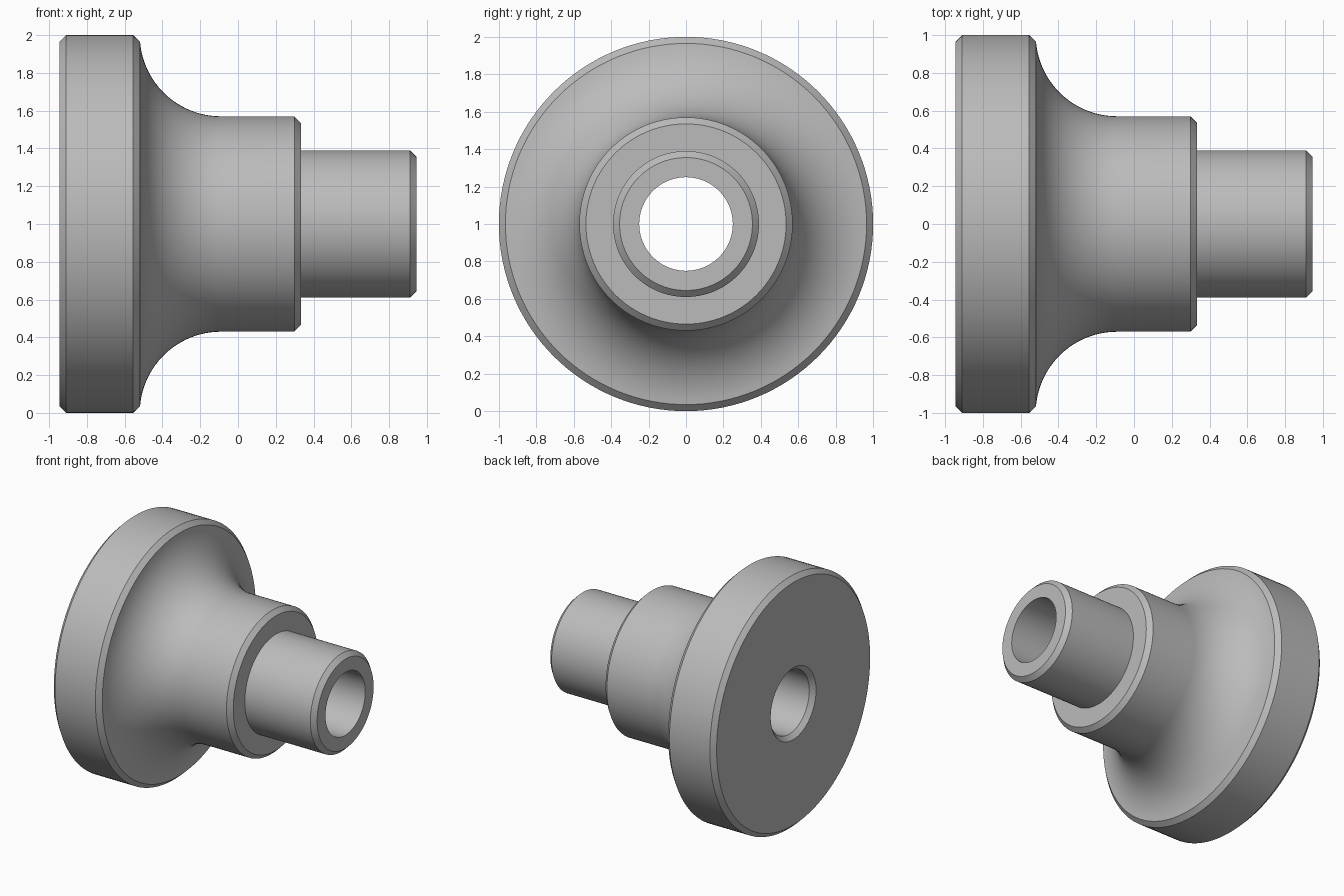
import bpy
import bmesh
from math import cos, sin, pi, radians
from mathutils import Vector

cube = bpy.data.objects.get("Cube")
if cube:
    bpy.data.objects.remove(cube, do_unlink=True)

STEPS = 128          # segments around the axis
HALF = 0.945         # half length along x
BORE = 0.25
CH = 0.035           # chamfer size
FLANGE_X, HUB_X = -0.52, 0.333
HUB_R, SPIGOT_R = 0.57, 0.39

# Plain metal
metal = bpy.data.materials.new("grey_metal")
colour = (0.5, 0.5, 0.5, 1)
metal.diffuse_color = colour
metal.use_nodes = True
metal.node_tree.nodes["Principled BSDF"].inputs["Base Color"].default_value = colour

# Closed half section as (x, radius): countersunk back face and flange rim
profile = [(-HALF + CH, BORE), (-HALF, BORE + CH), (-HALF, 1 - CH),
           (-HALF + CH, 1), (FLANGE_X - CH, 1)]

# Concave fillet sweeping from the flange down to the hub
fillet = 1 - HUB_R
start = pi + math_start if (math_start := CH / fillet) else pi
for i in range(25):
    a = start + (1.5 * pi - start) * i / 24
    profile.append((FLANGE_X + fillet + fillet * cos(a), 1 + fillet * sin(a)))

# Hub shoulder, spigot and its end face
profile += [(HUB_X - CH, HUB_R), (HUB_X, HUB_R - CH), (HUB_X, SPIGOT_R),
            (HALF - CH, SPIGOT_R), (HALF, SPIGOT_R - CH), (HALF, BORE)]

# Revolve the section about the x axis
bm = bmesh.new()
verts = [bm.verts.new((x, 0, 1 + r)) for x, r in profile]
edges = [bm.edges.new((v, verts[(i + 1) % len(verts)])) for i, v in enumerate(verts)]
bmesh.ops.spin(bm, geom=verts + edges, cent=Vector((0, 0, 1)), axis=Vector((1, 0, 0)),
               angle=2 * pi, steps=STEPS, use_merge=False)
bmesh.ops.remove_doubles(bm, verts=bm.verts, dist=0.0001)
bmesh.ops.recalc_face_normals(bm, faces=bm.faces)

mesh = bpy.data.meshes.new("flanged_bushing")
bm.to_mesh(mesh)
bm.free()
mesh.materials.append(metal)
bushing = bpy.data.objects.new("flanged_bushing", mesh)
bpy.context.collection.objects.link(bushing)

# Smooth round surfaces with crisp chamfer edges
bpy.ops.object.select_all(action="DESELECT")
bushing.select_set(True)
bpy.context.view_layer.objects.active = bushing
bpy.ops.object.shade_smooth_by_angle(angle=radians(30))
